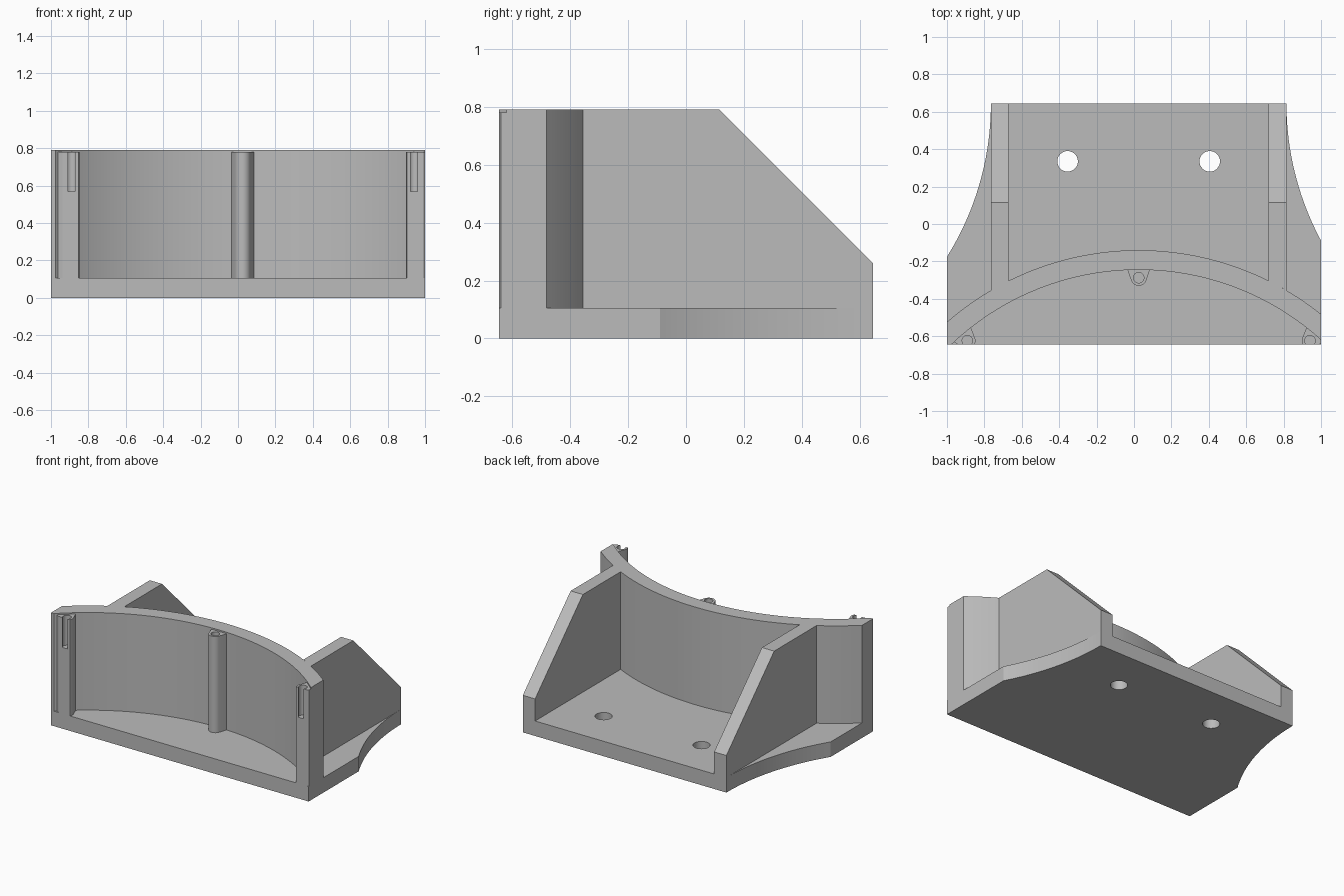
import bpy, bmesh
from math import sin, cos, pi, radians, sqrt
from mathutils import Vector, Matrix

if "Cube" in bpy.data.objects:
    bpy.data.objects.remove(bpy.data.objects["Cube"], do_unlink=True)

grey = bpy.data.materials.new("plain grey")
grey.use_nodes = True
grey.diffuse_color = (0.5, 0.5, 0.5, 1)
grey.node_tree.nodes["Principled BSDF"].inputs["Base Color"].default_value = (0.5, 0.5, 0.5, 1)

MID = 0.025                 # symmetry line of the bracket
FRONT, BACK = -0.645, 0.645
FLOOR, TOP = 0.105, 0.79
ARC_Y, R_IN, R_OUT = -1.70, 1.455, 1.56


def arc(cx, cy, r, a0, a1, n):
    return [(cx + r * cos(a0 + (a1 - a0) * i / n), cy + r * sin(a0 + (a1 - a0) * i / n))
            for i in range(n + 1)]


def prism(name, outline, z0, z1, cuts=()):
    """Extrude an outline upward, then trim it by (point, outward normal) planes."""
    bm = bmesh.new()
    face = bm.faces.new([bm.verts.new((x, y, z0)) for x, y in outline])
    up = bmesh.ops.extrude_face_region(bm, geom=[face])["geom"]
    bmesh.ops.translate(bm, vec=(0, 0, z1 - z0),
                        verts=[v for v in up if isinstance(v, bmesh.types.BMVert)])
    for co, no in cuts:
        cut = bmesh.ops.bisect_plane(bm, geom=bm.verts[:] + bm.edges[:] + bm.faces[:],
                                     plane_co=co, plane_no=no, clear_outer=True)
        edges = [e for e in cut["geom_cut"] if isinstance(e, bmesh.types.BMEdge)]
        if edges:
            bmesh.ops.holes_fill(bm, edges=[e for e in bm.edges if e.is_boundary], sides=0)
    bmesh.ops.recalc_face_normals(bm, faces=bm.faces)
    mesh = bpy.data.meshes.new(name)
    bm.to_mesh(mesh)
    bm.free()
    mesh.materials.append(grey)
    obj = bpy.data.objects.new(name, mesh)
    bpy.context.collection.objects.link(obj)
    return obj


def activate(obj):
    bpy.ops.object.select_all(action="DESELECT")
    obj.select_set(True)
    bpy.context.view_layer.objects.active = obj


def drill(obj, x, y, r, z0, z1):
    cutter = prism("drill_cutter", arc(x, y, r, 0, 2 * pi, 32)[:-1], z0, z1)
    cutter.hide_render = True
    mod = obj.modifiers.new("hole", "BOOLEAN")
    mod.operation, mod.solver, mod.object = "DIFFERENCE", "EXACT", cutter
    activate(obj)
    bpy.ops.object.modifier_apply(modifier=mod.name)
    bpy.data.objects.remove(cutter, do_unlink=True)


def smooth(obj):
    activate(obj)
    bpy.ops.object.shade_smooth_by_angle(angle=radians(25))


sides = [((1, 0, 0), (1, 0, 0)), ((-1, 0, 0), (-1, 0, 0))]
box = sides + [((0, FRONT, 0), (0, -1, 0))]

# Base plate with concave flanks and two screw holes
flank = arc(MID + 0.79 + 1.55, BACK, 1.55, pi, pi + 0.64, 24)
left_flank = [(2 * MID - x, y) for x, y in reversed(flank)]
outline = flank + [(1.3, FRONT), (-1.3, FRONT)] + left_flank
plate = prism("base_plate", outline, 0, FLOOR, sides)
for x in (-0.38, 0.38):
    drill(plate, MID + x, 0.335, 0.055, -0.1, 0.3)
smooth(plate)

# Curved wall
outline = (arc(MID, ARC_Y, R_OUT, radians(45), radians(135), 72)
           + arc(MID, ARC_Y, R_IN, radians(135), radians(45), 72))
smooth(prism("curved_wall", outline, FLOOR, TOP, box))

# Sloped ribs meeting the back of the wall
for name, x0, x1 in (("right_rib", -0.79, -0.695), ("left_rib", 0.695, 0.79)):
    foot = [(MID + x, ARC_Y + sqrt(R_OUT ** 2 - x * x))
            for x in (x0 + (x1 - x0) * i / 6 for i in range(7))]
    prism(name, foot + [(MID + x1, BACK), (MID + x0, BACK)], FLOOR, TOP,
          [((0, 0.115, TOP), (0, 1, 1))])

# Screw bosses on the inside of the wall
BOSS_R, BOSS_TOP = 1.413, 0.78
for name, angle in (("right_boss", 40.4), ("middle_boss", 0), ("left_boss", -40.4)):
    turn = Matrix.Rotation(radians(angle), 2)
    local = ([(-0.065, 1.47)] + arc(0, BOSS_R, 0.043, radians(205), radians(335), 16)
             + [(0.065, 1.47)])
    centre = Vector((MID, ARC_Y))
    boss = prism(name, [tuple(centre + turn @ Vector(p)) for p in local], FLOOR, BOSS_TOP, box)
    hole = centre + turn @ Vector((0, BOSS_R))
    drill(boss, hole.x, hole.y, 0.028, 0.57, 0.9)
    smooth(boss)
